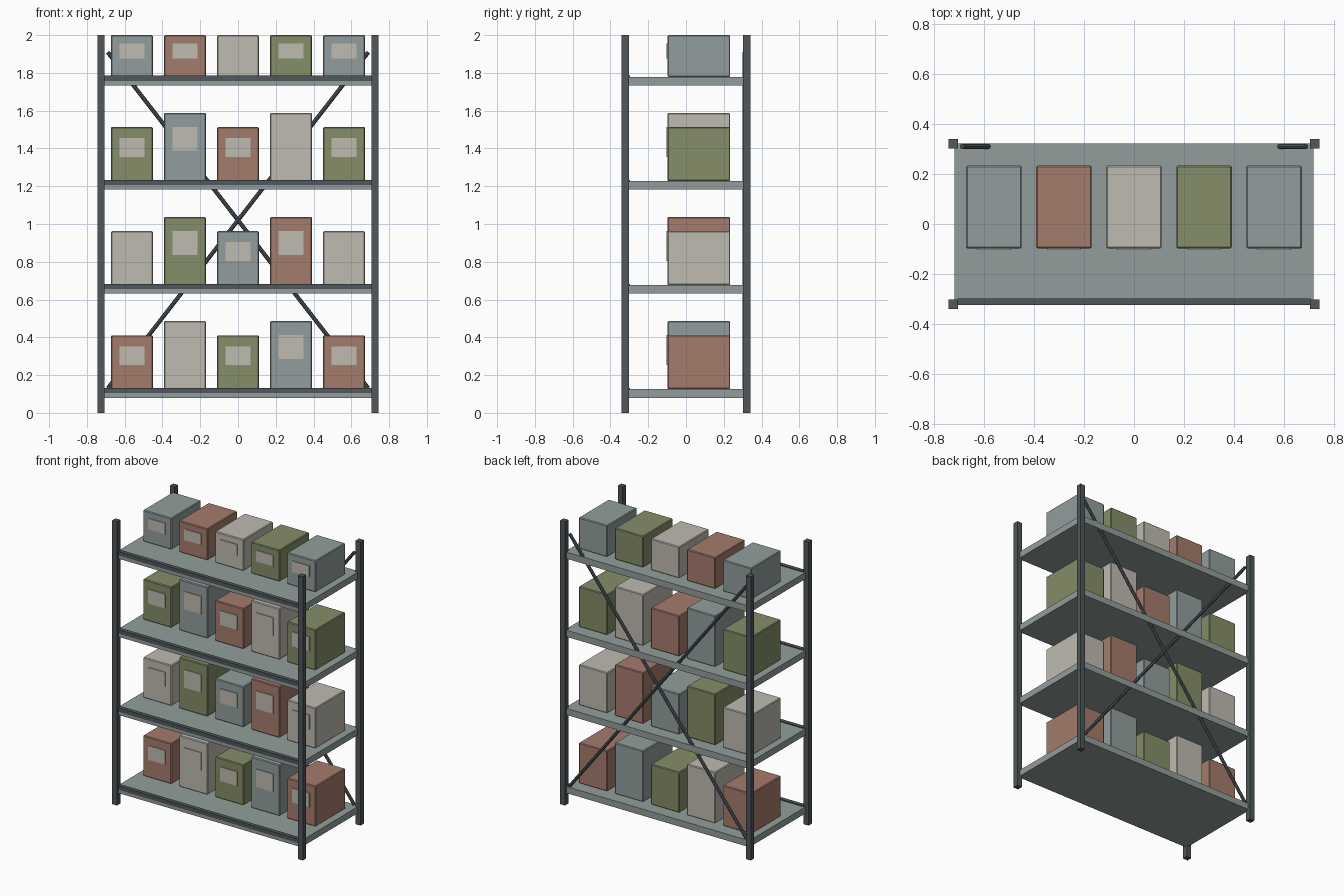
import bpy
import bmesh
import math
from mathutils import Vector

cube = bpy.data.objects.get("Cube")
if cube:
    bpy.data.objects.remove(cube, do_unlink=True)


def linear(c):
    c /= 255
    return c / 12.92 if c <= 0.04045 else ((c + 0.055) / 1.055) ** 2.4


def material(name, r, g, b):
    m = bpy.data.materials.new(name)
    m.use_nodes = True
    color = (linear(r), linear(g), linear(b), 1)
    m.diffuse_color = color
    m.node_tree.nodes["Principled BSDF"].inputs["Base Color"].default_value = color
    return m


STEEL = material("dark steel", 80, 87, 91)
SHELF = material("shelf grey", 146, 158, 155)
RED = material("clay red", 165, 124, 109)
CREAM = material("cream", 190, 187, 176)
GREEN = material("olive green", 133, 142, 104)
BLUE = material("blue grey", 146, 158, 157)


def add_object(name, bm, mat):
    mesh = bpy.data.meshes.new(name)
    bm.to_mesh(mesh)
    bm.free()
    obj = bpy.data.objects.new(name, mesh)
    mesh.materials.append(mat)
    bpy.context.collection.objects.link(obj)
    return obj


def box(name, center, size, mat, bevel=0):
    bm = bmesh.new()
    bmesh.ops.create_cube(bm, size=1)
    bmesh.ops.scale(bm, vec=size, verts=bm.verts)
    obj = add_object(name, bm, mat)
    obj.location = center
    if bevel:
        mod = obj.modifiers.new("soft edges", "BEVEL")
        mod.width = bevel
        mod.segments = 1
    return obj


def rod(name, start, end, radius, mat):
    start, end = Vector(start), Vector(end)
    bm = bmesh.new()
    bmesh.ops.create_cone(bm, cap_ends=True, segments=8, radius1=radius,
                          radius2=radius, depth=(end - start).length)
    obj = add_object(name, bm, mat)
    obj.location = (start + end) / 2
    obj.rotation_euler = (end - start).to_track_quat("Z", "Y").to_euler()
    return obj


# Four corner posts
for sx, side in ((1, "left"), (-1, "right")):
    for sy, end in ((-1, "front"), (1, "back")):
        box(f"{end}_{side}_post", (sx * 0.725, sy * 0.322, 1),
            (0.038, 0.038, 2), STEEL)

# Crossed braces at the back
for sx, side in ((1, "left"), (-1, "right")):
    rod(f"brace_to_top_{side}", (-sx * 0.69, 0.311, 0.13),
        (sx * 0.69, 0.311, 1.91), 0.011, STEEL)

# Shelves with a front lip, each carrying a row of labelled boxes
PALETTE = [RED, CREAM, GREEN, BLUE]
for row in range(4):
    base = 0.08 + row * 0.551
    top = base + 0.046
    box(f"shelf_{row + 1}", (0, 0, base + 0.023), (1.44, 0.644, 0.046), SHELF)
    box(f"shelf_lip_{row + 1}", (0, -0.31, base + 0.038),
        (1.416, 0.028, 0.028), STEEL)
    for i in range(5):
        x = (i - 2) * 0.281
        height = 0.36 if i % 2 else 0.285
        if row == 3:
            height = 2 - top
        box(f"storage_box_{row + 1}_{i + 1}", (x, 0.068, top + height / 2),
            (0.222, 0.332, height), PALETTE[(row + i) % 4], 0.005)
        box(f"box_label_{row + 1}_{i + 1}", (x, -0.1, top + height * 0.62),
            (0.133, 0.008, height * 0.35), CREAM)
